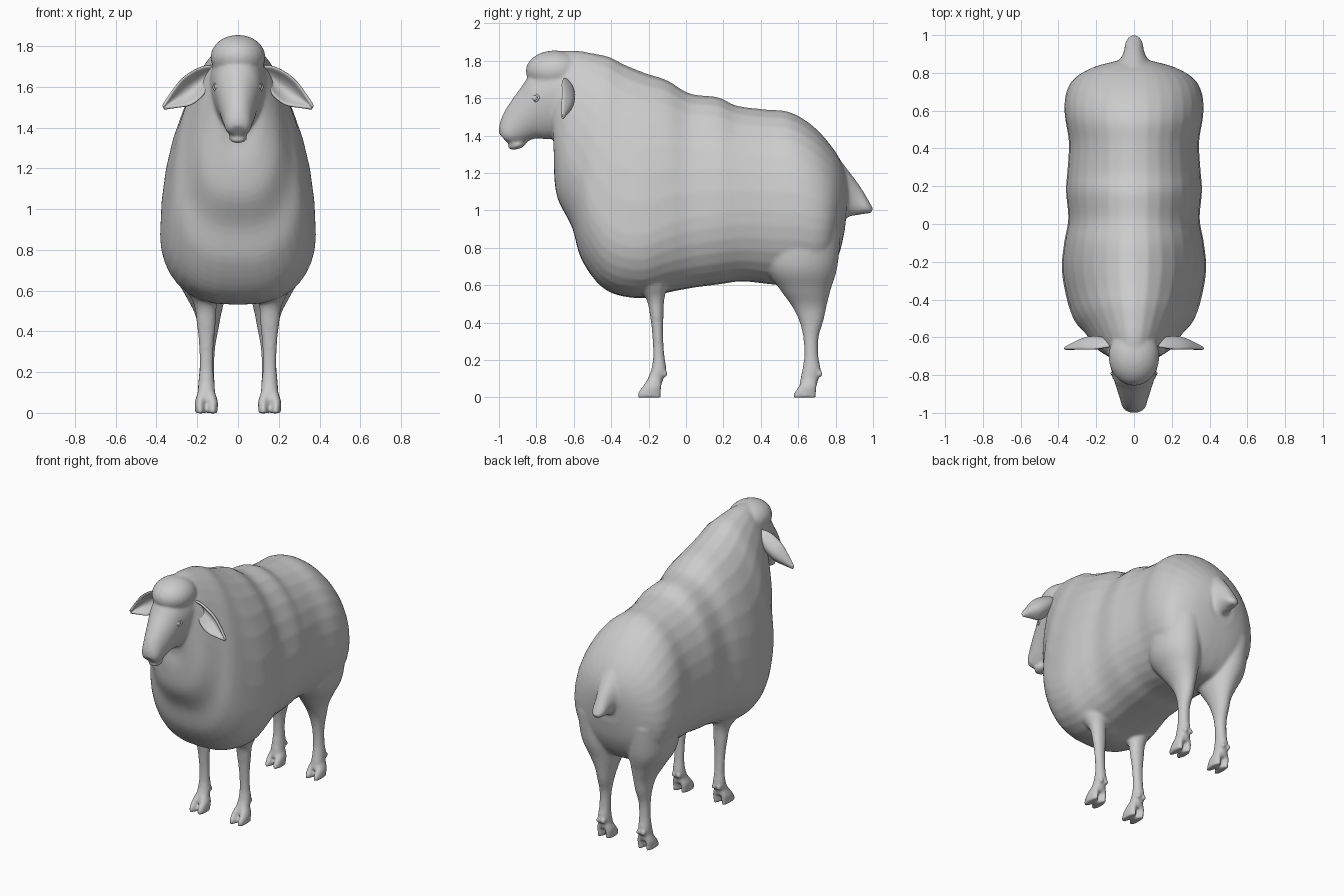
import bpy, bmesh, math
from mathutils import Matrix, Vector


def spline(rows, steps=5):
    """Catmull-Rom interpolation through rows of numbers."""
    out = []
    for i in range(len(rows) - 1):
        a, b = rows[max(i - 1, 0)], rows[i]
        c, d = rows[i + 1], rows[min(i + 2, len(rows) - 1)]
        for k in range(steps):
            t = k / steps
            out.append([0.5 * (2 * q + (r - p) * t + (2 * p - 5 * q + 4 * r - s) * t * t
                               + (3 * q - p - 3 * r + s) * t ** 3)
                        for p, q, r, s in zip(a, b, c, d)])
    return out + [list(rows[-1])]


def loft(bm, rows, side=1, upper=1.0, lower=1.0, n=32):
    """Row: y,z of one rim point, y,z of the opposite one, half width, centre x, widest place."""
    rings = []
    for y1, z1, y2, z2, w, cx, f in spline(rows):
        ring = []
        for k in range(n):
            a = 2 * math.pi * k / n
            s, c = math.sin(a), math.cos(a)
            u = f + s * ((1 - f) if s > 0 else f)
            x = cx + w * math.copysign(abs(c) ** (upper if s > 0 else lower), c)
            ring.append(bm.verts.new((side * x, y2 + (y1 - y2) * u, z2 + (z1 - z2) * u)))
        rings.append(ring)
    for p, q in zip(rings, rings[1:]):
        for k in range(n):
            bm.faces.new((p[k], p[(k + 1) % n], q[(k + 1) % n], q[k]))
    bm.faces.new(rings[0])
    bm.faces.new(rings[-1])


def blob(bm, centre, radii, rot_x=0.0):
    m = Matrix.Translation(centre) @ Matrix.Rotation(rot_x, 4, 'X') @ Matrix.Diagonal((*radii, 1))
    bmesh.ops.create_uvsphere(bm, u_segments=24, v_segments=16, radius=1, matrix=m)


def finish(bm, name):
    bmesh.ops.recalc_face_normals(bm, faces=bm.faces)
    for f in bm.faces:
        f.smooth = True
    me = bpy.data.meshes.new(name)
    bm.to_mesh(me)
    bm.free()
    ob = bpy.data.objects.new(name, me)
    bpy.context.collection.objects.link(ob)
    return ob


bm = bmesh.new()

# fleece trunk, from neck to rump
loft(bm, [
    (-.76, 1.80, -.70, 1.32, .09, 0, .5), (-.70, 1.845, -.705, 1.2, .135, 0, .42),
    (-.60, 1.855, -.685, 1.06, .20, 0, .36), (-.50, 1.84, -.61, .91, .26, 0, .33),
    (-.41, 1.82, -.555, .73, .315, 0, .31), (-.33, 1.78, -.43, .575, .355, 0, .28),
    (-.22, 1.735, -.25, .53, .382, 0, .28), (-.10, 1.695, -.10, .56, .37, 0, .32),
    (.02, 1.625, .03, .585, .348, 0, .36), (.17, 1.605, .18, .605, .36, 0, .38),
    (.27, 1.56, .30, .62, .352, 0, .40), (.42, 1.54, .45, .605, .345, 0, .42),
    (.555, 1.525, .60, .59, .367, 0, .43), (.68, 1.45, .70, .60, .36, 0, .43),
    (.78, 1.34, .765, .66, .315, 0, .43), (.84, 1.24, .82, .77, .215, 0, .45),
    (.87, 1.15, .85, .90, .10, 0, .5)], lower=.75)

# tail
loft(bm, [
    (.80, 1.30, .80, .95, .12, 0, .5), (.87, 1.21, .85, .96, .08, 0, .5),
    (.93, 1.13, .89, .97, .055, 0, .5), (.975, 1.055, .95, .98, .045, 0, .5),
    (1.0, 1.01, .99, .985, .025, 0, .5)])

# head, from neck to muzzle, with wool cap and chin
loft(bm, [
    (-.50, 1.80, -.50, 1.25, .15, 0, .55), (-.69, 1.82, -.68, 1.37, .137, 0, .55),
    (-.82, 1.74, -.76, 1.38, .115, 0, .58), (-.88, 1.66, -.80, 1.385, .10, 0, .55),
    (-.935, 1.585, -.845, 1.37, .085, 0, .5), (-.975, 1.52, -.88, 1.36, .073, 0, .48),
    (-.997, 1.46, -.92, 1.355, .064, 0, .48), (-1.0, 1.41, -.955, 1.362, .045, 0, .5)])
blob(bm, (0, -.70, 1.745), (.135, .157, .11))
blob(bm, (0, -.905, 1.35), (.046, .05, .024), .25)

FRONT_LEG = [
    (-.34, .76, -.06, .76, .10, .19, .5), (-.29, .62, -.09, .62, .085, .175, .5),
    (-.215, .53, -.115, .53, .056, .16, .5), (-.193, .44, -.12, .44, .047, .156, .5),
    (-.180, .33, -.122, .33, .036, .155, .5), (-.176, .22, -.115, .22, .034, .155, .5),
    (-.186, .15, -.105, .15, .040, .155, .5), (-.205, .10, -.122, .10, .043, .155, .5),
    (-.215, .06, -.130, .06, .042, .155, .5)]
REAR_LEG = [
    (.44, .90, .83, .90, .15, .19, .5), (.43, .70, .81, .70, .14, .18, .5),
    (.50, .58, .775, .58, .10, .16, .5), (.565, .49, .752, .49, .066, .147, .5),
    (.605, .41, .735, .41, .050, .146, .5), (.627, .32, .709, .32, .038, .15, .5),
    (.632, .22, .708, .22, .036, .153, .5), (.622, .15, .720, .15, .040, .155, .5),
    (.612, .10, .708, .10, .043, .155, .5), (.605, .06, .70, .06, .042, .155, .5)]

# legs with split hooves and dewclaws
for side in (-1, 1):
    for leg, toe_y, heel_y in ((FRONT_LEG, -.262, -.134), (REAR_LEG, .573, .696)):
        loft(bm, leg, side)
        for off in (-.031, .031):
            cx = .155 + off
            loft(bm, [
                (toe_y + .065, .11, heel_y + .005, .11, .02, .155 + off * .6, .5),
                (toe_y + .03, .06, heel_y + .004, .06, .025, cx, .5),
                (toe_y + .004, .025, heel_y, .025, .025, cx, .5),
                (toe_y, -.002, heel_y, -.002, .024, cx, .5)], side, n=16)
            blob(bm, (side * (.155 + off * .65), heel_y + .02, .125), (.014, .018, .018))

# blend everything into one smooth skin
body = finish(bm, "sheep_body")
rm = body.modifiers.new("blend", 'REMESH')
rm.mode = 'VOXEL'
rm.voxel_size = .0105
rm.use_smooth_shade = True
sm = body.modifiers.new("soften", 'SMOOTH')
sm.factor = .5
sm.iterations = 5

# ears: cupped leaves, rows of upper x,z / lower x,z / back y / cup depth
EAR = [(.10, 1.70, .10, 1.63, -.63, .015), (.15, 1.705, .145, 1.595, -.61, .045),
       (.21, 1.685, .185, 1.545, -.60, .065), (.275, 1.64, .235, 1.51, -.605, .06),
       (.325, 1.575, .30, 1.50, -.63, .035), (.37, 1.505, .365, 1.492, -.66, .004)]
bm = bmesh.new()
grid = []
for ux, uz, lx, lz, y, cup in spline(EAR, 3):
    row = []
    for k in range(9):
        v = k / 8
        row.append(bm.verts.new((ux + (lx - ux) * v, y - cup * (2 * v - 1) ** 2, uz + (lz - uz) * v)))
    grid.append(row)
for p, q in zip(grid, grid[1:]):
    for k in range(8):
        bm.faces.new((p[k], p[k + 1], q[k + 1], q[k]))
ears = finish(bm, "ears")
so = ears.modifiers.new("thickness", 'SOLIDIFY')
so.thickness = .016
so.offset = 0
ears.modifiers.new("mirror", 'MIRROR')
ears.modifiers.new("smooth", 'SUBSURF').levels = 1

# eyes with lids
for side, label in ((-1, "right"), (1, "left")):
    bm = bmesh.new()
    c = Vector((side * .094, -.805, 1.60))
    blob(bm, c, (.022, .022, .020))
    out = Vector((side * .8, -.6, .1)).normalized()
    rot = out.to_track_quat('Z', 'Y').to_matrix()
    ring = []
    for i in range(24):
        a = 2 * math.pi * i / 24
        r = []
        for j in range(8):
            b = 2 * math.pi * j / 8
            d = 1 + .25 * math.cos(b)
            p = Vector((.027 * d * math.cos(a), .019 * d * math.sin(a), .010 + .006 * math.sin(b)))
            r.append(bm.verts.new(c + rot @ p))
        ring.append(r)
    for i in range(24):
        p, q = ring[i], ring[(i + 1) % 24]
        for j in range(8):
            bm.faces.new((p[j], p[(j + 1) % 8], q[(j + 1) % 8], q[j]))
    finish(bm, label + "_eye")
